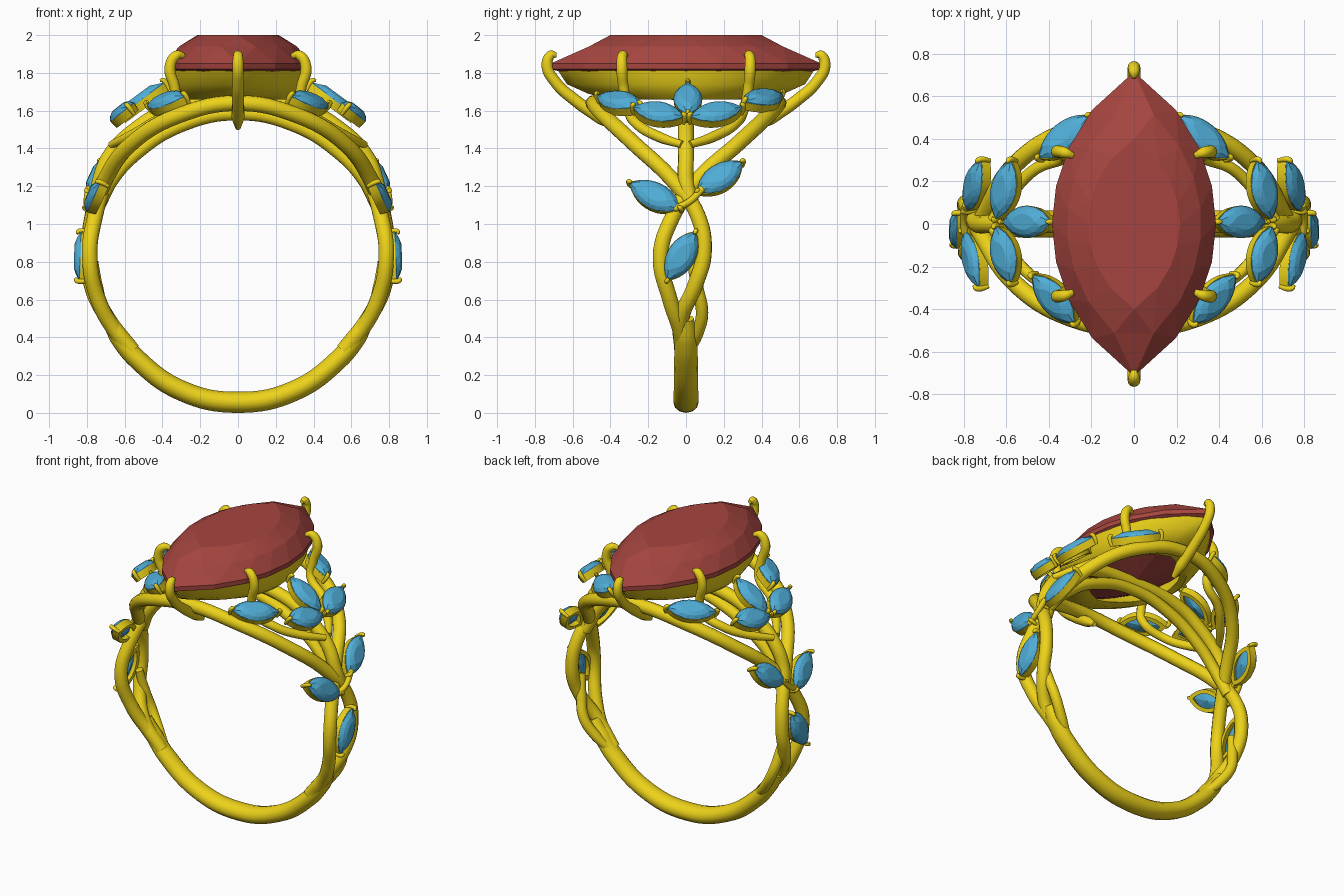
import bpy, bmesh, math
from mathutils import Vector, Matrix

if "Cube" in bpy.data.objects:
    bpy.data.objects.remove(bpy.data.objects["Cube"])

ZC = 0.83  # height of the finger-hole centre


def material(name, col):
    m = bpy.data.materials.new(name)
    m.diffuse_color = (*col, 1)
    m.use_nodes = True
    m.node_tree.nodes["Principled BSDF"].inputs["Base Color"].default_value = m.diffuse_color
    return m


GOLD = material("gold", (0.85, 0.65, 0.01))
RED = material("red_gem", (0.38, 0.06, 0.05))
BLUE = material("blue_gem", (0.08, 0.42, 0.68))


def add_mesh(name, bm, mat, smooth):
    bmesh.ops.recalc_face_normals(bm, faces=bm.faces)
    for f in bm.faces:
        f.smooth = smooth
    me = bpy.data.meshes.new(name)
    bm.to_mesh(me)
    bm.free()
    me.materials.append(mat)
    ob = bpy.data.objects.new(name, me)
    bpy.context.collection.objects.link(ob)
    return ob


def ring(z, y, r):
    """Point on the right half of the ring, at height z and radius r."""
    return (math.sqrt(max(r * r - (z - ZC) ** 2, 0)), y, z)


def flip(p):
    return (-p[0], p[1], p[2])


def strand(name, pts, radii, y_scale=1):
    """Round wire through the points."""
    cu = bpy.data.curves.new(name, 'CURVE')
    cu.dimensions = '3D'
    cu.bevel_depth = 1
    cu.bevel_resolution = 4
    cu.resolution_u = 8
    cu.use_fill_caps = True
    sp = cu.splines.new('BEZIER')
    sp.bezier_points.add(len(pts) - 1)
    if not isinstance(radii, (list, tuple)):
        radii = [radii] * len(pts)
    for b, p, r in zip(sp.bezier_points, pts, radii):
        b.co, b.radius = p, r
        b.handle_left_type = b.handle_right_type = 'AUTO'
    tmp = bpy.data.objects.new(name, cu)
    bpy.context.collection.objects.link(tmp)
    bpy.context.view_layer.update()
    bm = bmesh.new()
    me = bpy.data.meshes.new_from_object(tmp.evaluated_get(bpy.context.evaluated_depsgraph_get()))
    bm.from_mesh(me)
    bpy.data.objects.remove(tmp)
    bmesh.ops.scale(bm, vec=(1, y_scale, 1), verts=bm.verts)
    return add_mesh(name, bm, GOLD, True)


def span(name, pts, r, y_scale=1):
    """Wire that starts at x = 0 and is mirrored to the other side."""
    return strand(name, [flip(p) for p in pts[:0:-1]] + pts, r, y_scale)


def marquise(t, n, w, l):
    """Outline point t of n on a pointed oval, long axis along y."""
    t = (t % n) / n
    y = l * (1 - 4 * t) if t < 0.5 else l * (4 * t - 3)
    big = (l * l + w * w) / (2 * w)
    x = math.sqrt(max(big * big - y * y, 0)) - (big - w)
    return (x if t < 0.5 else -x, y)


def gem(name, w, l, n, tiers, mat, frame=Matrix()):
    """Faceted stone: tiers (scale, z, half step offset) top to bottom, last is the point."""
    bm = bmesh.new()
    loops = []
    for s, z, off in tiers[:-1]:
        pts = [marquise(i + off / 2, n, w * s, l * s) for i in range(n)]
        loops.append([bm.verts.new(frame @ Vector((x, y, z))) for x, y in pts])
    bm.faces.new(loops[0])
    for k in range(len(loops) - 1):
        a, b = loops[k], loops[k + 1]
        d = tiers[k + 1][2] - tiers[k][2]
        for i in range(n):
            j = (i + 1) % n
            if d == 0:
                bm.faces.new((a[i], a[j], b[j], b[i]))
            elif d > 0:
                bm.faces.new((a[i], a[j], b[i]))
                bm.faces.new((a[j], b[j], b[i]))
            else:
                bm.faces.new((a[i], b[j], b[i]))
                bm.faces.new((a[i], a[j], b[j]))
    tip = bm.verts.new(frame @ Vector((0, 0, tiers[-1][1])))
    for i in range(n):
        bm.faces.new((loops[-1][i], loops[-1][(i + 1) % n], tip))
    return add_mesh(name, bm, mat, False)


def bezel(name, w, l, n, profile, frame=Matrix()):
    """Open pointed-oval collar swept from a closed profile (x scale, y scale, z)."""
    bm = bmesh.new()
    loops = [[bm.verts.new(frame @ Vector((*marquise(i, n, w * sx, l * sy), z))) for i in range(n)]
             for sx, sy, z in profile]
    for k, a in enumerate(loops):
        b = loops[(k + 1) % len(loops)]
        for i in range(n):
            j = (i + 1) % n
            bm.faces.new((a[i], a[j], b[j], b[i]))
    ob = add_mesh(name, bm, GOLD, True)
    bpy.context.view_layer.objects.active = ob
    bpy.ops.object.select_all(action='DESELECT')
    ob.select_set(True)
    bpy.ops.object.shade_smooth_by_angle(angle=math.radians(40))
    return ob


# Main stone and its seat
gem("main_gem", 0.385, 0.715, 16,
    [(0.56, 2.0, 0), (0.82, 1.94, 1), (1, 1.85, 0), (1, 1.82, 0), (0.62, 1.73, 1), (0, 1.64, 0)], RED)
bezel("gem_seat", 0.38, 0.70, 48,
      [(0.98, 0.98, 1.825), (0.95, 0.9, 1.74), (0.87, 0.74, 1.69), (0.78, 0.58, 1.66),
       (0.68, 0.5, 1.67), (0.78, 0.72, 1.74), (0.9, 0.9, 1.825)])

# Lower band and twisted vines of the shank
span("lower_band", [(0, 0, 0.056), (0.3, 0, 0.118), (0.54, 0, 0.29), (0.63, 0, 0.40), (0.69, 0, 0.50)],
     [0.035, 0.05, 0.052, 0.054, 0.056, 0.054, 0.052, 0.05, 0.035], 1.2)
span("vine_front", [(0, -0.49, 1.64), (0.3, -0.44, 1.58), ring(1.43, -0.28, 0.82), ring(1.22, -0.06, 0.81),
                    ring(1.05, 0.06, 0.80), ring(0.85, 0.095, 0.79), ring(0.68, 0.05, 0.79),
                    ring(0.5, -0.025, 0.765), ring(0.33, -0.02, 0.75)], 0.042)
span("vine_back", [(0, 0.49, 1.64), (0.3, 0.44, 1.58), ring(1.43, 0.28, 0.82), ring(1.22, 0.05, 0.80),
                   ring(1.03, -0.075, 0.785), ring(0.83, -0.135, 0.785), ring(0.6, -0.085, 0.775),
                   ring(0.43, -0.03, 0.76), ring(0.33, -0.02, 0.75)], 0.042)
span("centre_stem_outer", [(0, 0, 1.635), (0.36, 0, 1.60), ring(1.5, 0, 0.86), ring(1.36, 0, 0.86),
                           ring(1.22, 0, 0.83), ring(1.1, 0.03, 0.80)], 0.042)
span("centre_stem_inner", [(0, 0, 1.585), ring(1.52, 0, 0.755), ring(1.38, 0, 0.765),
                           ring(1.24, 0, 0.78), ring(1.1, 0.03, 0.785)], 0.037)

# Claws at the two gem tips
for s, label in ((-1, "front"), (1, "back")):
    strand(f"tip_claw_{label}", [(0, s * y, z) for y, z in
           ((0.685, 1.895), (0.715, 1.893), (0.735, 1.84), (0.69, 1.75), (0.58, 1.65), (0.45, 1.56), (0.38, 1.51))],
           [0.012, 0.026, 0.03, 0.03, 0.032, 0.034, 0.015])

# Leaves: base, tip, sideways lean of the facing direction
LEAVES = [
    ((0.48, -0.24, 1.63), (0.28, -0.47, 1.68), -0.35),
    ((0.45, 0.31, 1.65), (0.21, 0.51, 1.69), 0.35),
    ((0.62, 0.01, 1.58), (0.39, 0.01, 1.75), 0),
    ((0.65, 0.02, 1.57), (0.58, 0.30, 1.62), 0.05),
    ((0.65, -0.01, 1.57), (0.58, -0.28, 1.62), -0.05),
    ((0.79, 0.06, 1.17), (0.72, 0.30, 1.33), 0.05),
    ((0.80, -0.03, 1.08), (0.73, -0.30, 1.22), -0.05),
    ((0.84, -0.10, 0.70), (0.83, 0.05, 0.96), 0),
]

for side, label in ((1, "right"), (-1, "left")):
    for i, (base, tip, lean) in enumerate(LEAVES):
        a, b = Vector(base), Vector(tip)
        if side < 0:
            a, b = Vector(flip(a)), Vector(flip(b))
        c, u = (a + b) / 2, (b - a).normalized()
        n = Vector((c.x, 0, c.z - ZC)).normalized() + Vector((0, lean, 0))
        n = (n - u * n.dot(u)).normalized()
        v = u.cross(n)
        frame = Matrix((v, u, n)).transposed().to_4x4()
        frame.translation = c
        half = (b - a).length / 2
        gem(f"leaf_gem_{label}_{i}", 0.075, half, 12,
            [(0.5, 0.032, 0), (0.8, 0.02, 1), (1, 0, 0), (1, -0.008, 0), (0, -0.045, 0)], BLUE, frame)
        bezel(f"leaf_rim_{label}_{i}", 0.075, half, 24,
              [(1.02, 1.02, -0.004), (0.94, 0.97, -0.05), (0.6, 0.72, -0.05), (0.86, 0.9, -0.006)], frame)
        # tiny claws on both leaf points
        for e in (-1, 1):
            strand(f"leaf_claw_{label}_{i}", [frame @ Vector((0, e * half * y, z)) for y, z in
                   ((0.9, 0.02), (1.0, 0.014), (1.03, -0.01), (0.97, -0.05))], [0.007, 0.013, 0.013, 0.01])

    # Side claws, running down into the shoulder
    for s in (-1, 1):
        strand(f"side_claw_{label}", [(side * x, s * y, z) for x, y, z in
               ((0.285, 0.32, 1.89), (0.325, 0.335, 1.893), (0.36, 0.34, 1.83), (0.335, 0.33, 1.72),
                (0.33, 0.31, 1.62), (0.46, 0.26, 1.53), (0.58, 0.14, 1.46), (0.67, 0.02, 1.42))],
               [0.014, 0.026, 0.03, 0.028, 0.028, 0.028, 0.028, 0.02])

    # Short extra tendril making the small loop low on the shank
    strand(f"loop_tendril_{label}", [(side * p[0], p[1], p[2]) for p in
           (ring(0.8, 0.03, 0.765), ring(0.66, 0.06, 0.765), ring(0.53, 0.085, 0.77),
            ring(0.42, 0.06, 0.76), ring(0.33, 0.02, 0.75))], [0.025, 0.033, 0.033, 0.033, 0.025])
    # Twig joining the lower leaf pair to the vine
    strand(f"leaf_twig_{label}", [(side * 0.79, 0.09, 1.19), (side * 0.8, 0.02, 1.12), (side * 0.79, -0.06, 1.08)],
           0.018)
